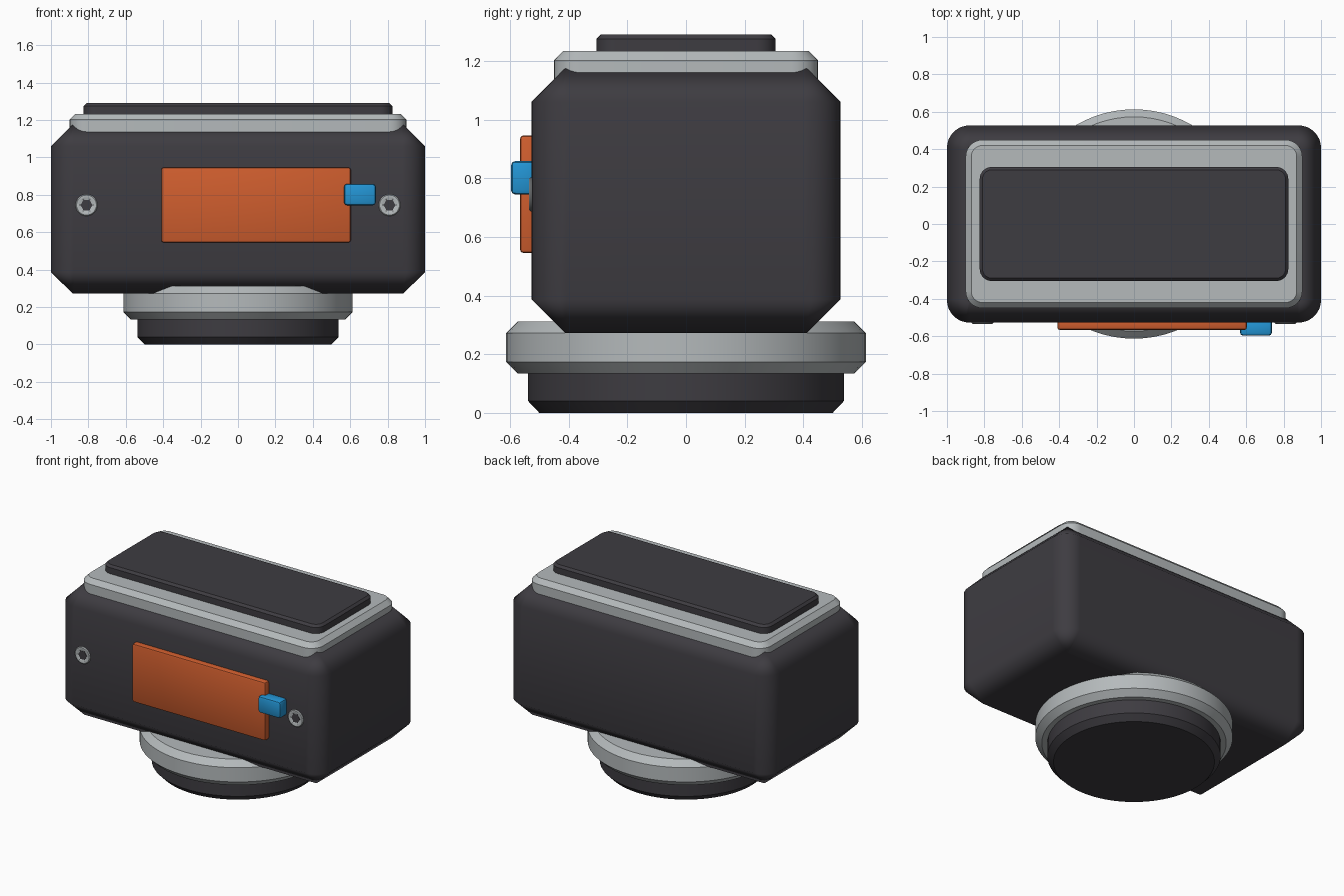
import bpy, bmesh, math
from math import cos, sin, pi, radians
from mathutils import Matrix

if "Cube" in bpy.data.objects:
    bpy.data.objects.remove(bpy.data.objects["Cube"], do_unlink=True)


def material(name, r, g, b):
    m = bpy.data.materials.new(name)
    m.use_nodes = True
    m.diffuse_color = (r, g, b, 1)
    bsdf = m.node_tree.nodes["Principled BSDF"]
    bsdf.inputs["Base Color"].default_value = (r, g, b, 1)
    return m


charcoal = material("charcoal", 0.048, 0.045, 0.053)
silver = material("silver", 0.46, 0.49, 0.50)
orange = material("orange", 0.62, 0.11, 0.027)
blue = material("blue", 0.017, 0.30, 0.66)


def finish(name, bm, mat, angle=30):
    bmesh.ops.recalc_face_normals(bm, faces=bm.faces)
    mesh = bpy.data.meshes.new(name)
    bm.to_mesh(mesh)
    bm.free()
    mesh.materials.append(mat)
    ob = bpy.data.objects.new(name, mesh)
    bpy.context.collection.objects.link(ob)
    bpy.ops.object.select_all(action='DESELECT')
    ob.select_set(True)
    bpy.context.view_layer.objects.active = ob
    bpy.ops.object.shade_smooth_by_angle(angle=radians(angle))
    return ob


def loft(name, rings, mat, angle=30, matrix=None):
    """Skin a stack of equal-length point rings and cap both ends."""
    bm = bmesh.new()
    loops = [[bm.verts.new(p) for p in ring] for ring in rings]
    n = len(loops[0])
    for a, b in zip(loops, loops[1:]):
        for i in range(n):
            j = (i + 1) % n
            bm.faces.new((a[i], a[j], b[j], b[i]))
    bm.faces.new(loops[0])
    bm.faces.new(loops[-1])
    if matrix:
        bm.transform(matrix)
    return finish(name, bm, mat, angle)


def rounded_rect(hx, hy, r, z, steps=8):
    pts = []
    for k, (sx, sy) in enumerate([(1, 1), (-1, 1), (-1, -1), (1, -1)]):
        for i in range(steps + 1):
            a = (k + i / steps) * pi / 2
            pts.append((sx * (hx - r) + r * cos(a), sy * (hy - r) + r * sin(a), z))
    return pts


def slab(name, hx, hy, r, profile, mat, angle=30):
    """Rounded rectangular block; profile lists (inset, z)."""
    return loft(name, [rounded_rect(hx - d, hy - d, max(r - d, 0.006), z)
                       for d, z in profile], mat, angle)


def circle(r, z, n=72):
    return [(r * cos(2 * pi * i / n), r * sin(2 * pi * i / n), z) for i in range(n)]


def hexagon(r, z, n=72):
    pts = []
    for i in range(n):
        a = 2 * pi * i / n
        q = r * cos(pi / 6) / cos(a % (pi / 3) - pi / 6)
        pts.append((q * cos(a), q * sin(a), z))
    return pts


def block(name, x, y, z, bevel, mat):
    """Bevelled box from its (min, max) ranges."""
    bm = bmesh.new()
    bmesh.ops.create_cube(bm, size=1)
    for v in bm.verts:
        v.co = [r[0] if c < 0 else r[1] for c, r in zip(v.co, (x, y, z))]
    bmesh.ops.bevel(bm, geom=bm.edges[:], offset=bevel, segments=2,
                    profile=0.5, affect='EDGES')
    return finish(name, bm, mat)


# Main housing with soft chamfers
body = slab("housing", 1.0, 0.527, 0.12,
            [(0.115, 0.273), (0, 0.387), (0, 1.06), (0.115, 1.175)], charcoal, 60)
body.modifiers.new("flat_face_normals", 'WEIGHTED_NORMAL').keep_sharp = True

# Top trim and pad
slab("top_trim", 0.9, 0.45, 0.09,
     [(0, 1.1), (0, 1.202), (0.03, 1.233)], silver)
slab("top_pad", 0.825, 0.305, 0.065,
     [(0, 1.2), (0, 1.275), (0.015, 1.29)], charcoal)

# Round collar and foot underneath
loft("collar_ring", [circle(r, z) for r, z in
                     [(0.573, 0.134), (0.613, 0.174), (0.613, 0.272), (0.573, 0.312)]], silver)
loft("round_foot", [circle(r, z) for r, z in
                    [(0.5, 0), (0.538, 0.04), (0.538, 0.2)]], charcoal)

# Front panel and its latch
block("front_panel", (-0.41, 0.603), (-0.566, -0.5), (0.545, 0.946), 0.012, orange)
block("panel_latch", (0.567, 0.737), (-0.597, -0.51), (0.744, 0.859), 0.016, blue)

# Hex socket screws on either side of the panel
for side, x in (("right", -0.81), ("left", 0.81)):
    place = Matrix.Translation((x, -0.527, 0.745)) @ Matrix.Rotation(pi / 2, 4, 'X')
    loft(side + "_screw", [circle(0.058, -0.02), circle(0.058, 0.003), circle(0.053, 0.008),
                           circle(0.038, 0.008), hexagon(0.032, 0.003)],
         silver, 30, place)
    loft(side + "_screw_socket", [hexagon(0.032, 0.002), hexagon(0.032, 0.0045)],
         charcoal, 30, place)
